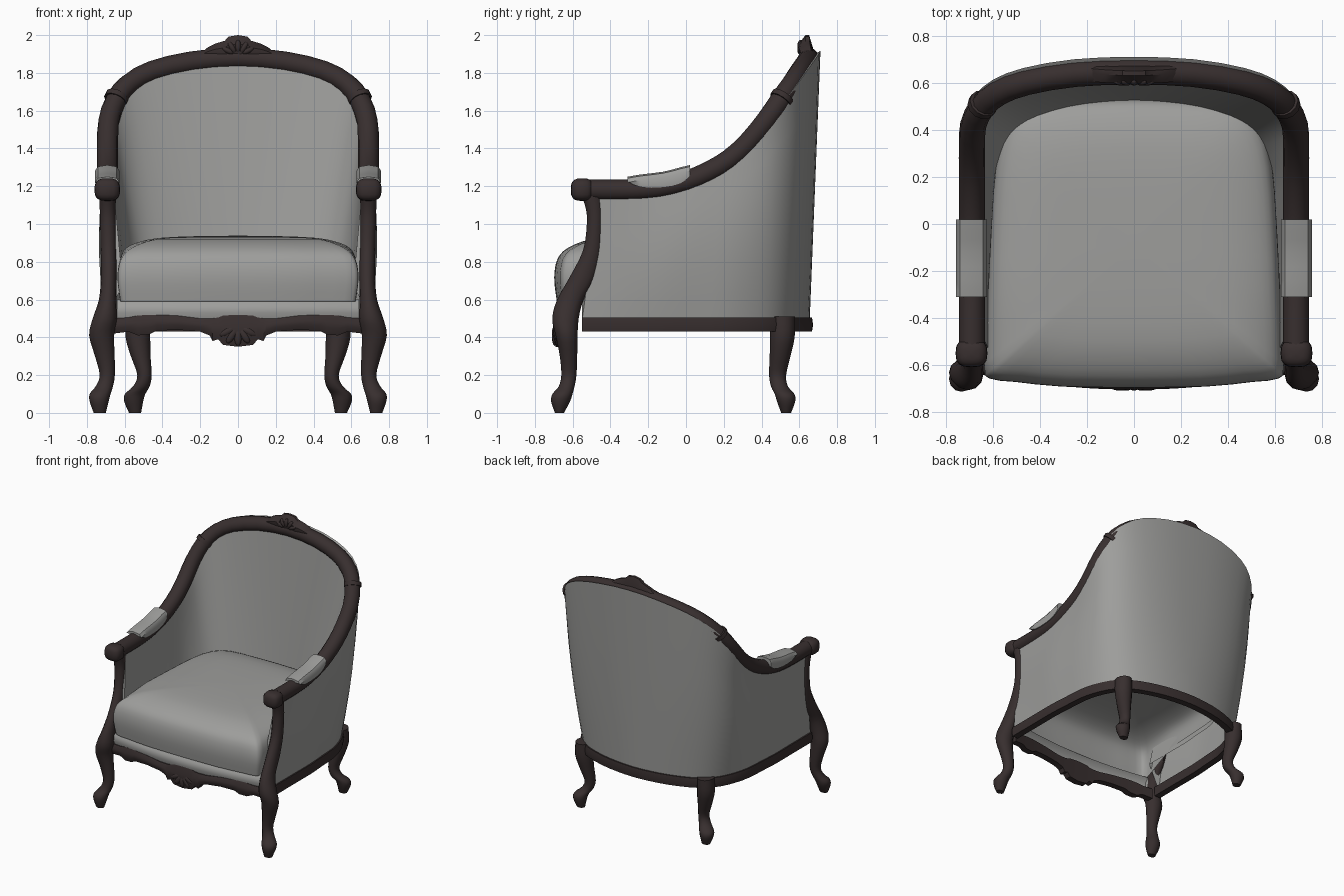
import bpy, bmesh, math
from mathutils import Vector as V

if "Cube" in bpy.data.objects:
    bpy.data.objects.remove(bpy.data.objects["Cube"])


def material(name, rgb):
    m = bpy.data.materials.new(name)
    m.diffuse_color = (*rgb, 1)
    m.use_nodes = True
    m.node_tree.nodes["Principled BSDF"].inputs["Base Color"].default_value = m.diffuse_color
    return m


WOOD = material("dark wood", (0.039, 0.028, 0.028))
CLOTH = material("grey cloth", (0.34, 0.34, 0.33))


def finish(name, bm, mat, angle=42):
    bmesh.ops.recalc_face_normals(bm, faces=bm.faces)
    me = bpy.data.meshes.new(name)
    bm.to_mesh(me)
    bm.free()
    me.materials.append(mat)
    ob = bpy.data.objects.new(name, me)
    bpy.context.collection.objects.link(ob)
    bpy.ops.object.select_all(action='DESELECT')
    ob.select_set(True)
    bpy.context.view_layer.objects.active = ob
    bpy.ops.object.shade_smooth_by_angle(angle=math.radians(angle))
    return ob


def loft(name, rings, mat, angle=42, closed=True, start_cap=True):
    """Skin rings of equal length and cap the ends."""
    bm = bmesh.new()
    rows = [[bm.verts.new(p) for p in r] for r in rings]
    n = len(rows[0])
    for a, b in zip(rows, rows[1:]):
        for i in range(n if closed else n - 1):
            j = (i + 1) % n
            bm.faces.new((a[i], a[j], b[j], b[i]))
    if start_cap:
        bm.faces.new(rows[0])
    bm.faces.new(rows[-1])
    return finish(name, bm, mat, angle)


def spline(pts, k):
    """Catmull-Rom refinement of points of any dimension."""
    p = [V(q) for q in pts]
    p = [2 * p[0] - p[1]] + p + [2 * p[-1] - p[-2]]
    out = []
    for a, b, c, d in zip(p, p[1:], p[2:], p[3:]):
        for s in range(k):
            t = s / k
            out.append(0.5 * (2 * b + (c - a) * t + (2 * a - 5 * b + 4 * c - d) * t * t
                              + (3 * b - a - 3 * c + d) * t ** 3))
    return out + [p[-2]]


def both_sides(half):
    """Half path ending on x = 0, continued on the other side."""
    half = [V(p) for p in half]
    return half + [V((-p[0], *p[1:])) for p in half[-2::-1]]


def tangent(path, i):
    return (path[min(i + 1, len(path) - 1)] - path[max(i - 1, 0)]).normalized()


def tube(name, path, radius, mat, sides=12):
    rings = []
    for i, p in enumerate(path):
        t = tangent(path, i)
        a = t.cross(V((0, 0, 1))).normalized()
        b = a.cross(t)
        rings.append([p + radius * (a * math.cos(q) + b * math.sin(q))
                      for q in (math.tau * k / sides for k in range(sides))])
    return loft(name, rings, mat)


def leg(name, rows, sx):
    rings = [[(sx * (r[0] + r[3] * math.cos(q)), r[1] + r[4] * math.sin(q), r[2])
              for q in (math.tau * k / 12 for k in range(12))] for r in spline(rows, 3)]
    return loft(name, rings, WOOD)


def ellipsoid(name, loc, size, mat, roll=0, power=1):
    """Ellipsoid rolled about y; a power under 1 makes it boxier."""
    bm = bmesh.new()
    bmesh.ops.create_uvsphere(bm, u_segments=16, v_segments=10, radius=1)
    for v in bm.verts:
        x, y, z = (s * math.copysign(abs(c) ** power, c) for s, c in zip(size, v.co))
        c, s = math.cos(roll), math.sin(roll)
        v.co = V((c * x + s * z, y, c * z - s * x)) + V(loc)
    return finish(name, bm, mat, 60)


def carved_strip(name, half, yfun, thick, taper=0):
    """Strip across x from (x, bottom, top) rows, with a swollen front."""
    rings = []
    for x, lo, hi in both_sides(half):
        y, h = yfun(x), hi - lo
        rings.append([(x, y + taper, hi), (x, y - .015, lo + .65 * h), (x, y - .015, lo + .35 * h),
                      (x, y, lo), (x, y + thick, lo), (x, y + thick, lo + .5 * h),
                      (x, y + thick - taper, hi)])
    return loft(name, rings, WOOD, 35)


# Guide paths: wooden top rail and the base outline below it, matched point by point
rail = spline(both_sides([
    (.69, -.46, 1.18), (.69, -.3, 1.18), (.69, -.15, 1.19), (.69, 0, 1.225), (.69, .12, 1.275),
    (.69, .23, 1.34), (.69, .33, 1.43), (.685, .42, 1.54), (.647, .5, 1.655), (.577, .56, 1.74),
    (.457, .605, 1.807), (.25, .64, 1.857), (0, .65, 1.877)]), 2)
base = spline(both_sides([
    (.70, -.55, 0), (.70, -.4, 0), (.70, -.25, 0), (.70, -.1, 0), (.69, .05, 0), (.68, .2, 0),
    (.65, .32, 0), (.60, .43, 0), (.53, .51, 0), (.43, .57, 0), (.28, .62, 0), (.14, .645, 0),
    (0, .655, 0)]), 2)

# Upholstered wraparound shell (hollow, open underneath) and the wooden base rail
shell, base_rail = [], []
for i, (r, b) in enumerate(zip(rail, base)):
    t = tangent(base, i)
    n = V((t.y, -t.x, 0))
    ny = max(0, n.y)
    bulge = .025 * abs(n.x) * min(1, i / 5, (len(base) - 1 - i) / 5)
    out_top = r + n * (.03 + .032 * ny) + V((0, 0, -.03 + .07 * ny))
    in_top = r - n * .035 + V((0, 0, -.02))
    out_bot = b + V((0, 0, .49))
    in_bot = b - n * (.09 + .05 * ny) + V((0, 0, .68))
    steps = [k / 6 for k in range(7)]
    ring = [out_bot.lerp(out_top, s) + n * (bulge * math.sin(math.pi * s)) for s in steps]
    ring += [in_top.lerp(in_bot, s) for s in steps]
    shell.append(ring)
    base_rail.append([b + n * o + V((0, 0, z)) for o, z in
                      ((.012, .43), (.018, .465), (.012, .505), (-.04, .505), (-.04, .43))])
loft("upholstered_shell", shell, CLOTH, 50, closed=False)
loft("base_rail", base_rail, WOOD)

# Top rail with arms reaching forward
tube("top_rail", [V((.69, -.57, 1.18))] + rail + [V((-.69, -.57, 1.18))], .056, WOOD)

# Seat cushion, open underneath, shallower behind its front edge
half = spline([(0, -.69), (.3, -.685), (.5, -.665), (.61, -.65), (.63, -.59), (.615, -.3),
               (.60, 0), (.58, .25), (.53, .42), (.42, .5), (.2, .52), (0, .525)], 2)
outline = half + [V((-p[0], p[1])) for p in half[-2:0:-1]]


def plan(scale, z):
    ring = []
    for p in outline:
        depth = 1 - .35 * min(1, max(0, (p[1] + .6) / .3))
        ring.append((p[0] * scale, -.085 + (p[1] + .085) * scale, .938 - (.938 - z) * depth))
    return ring


levels = spline([(.99, .59), (1.01, .68), (1.01, .75), (.985, .815), (.93, .858),
                 (.83, .893), (.68, .92), (.42, .933), (.05, .938)], 2)
loft("seat_cushion", [plan(s, z) for s, z in levels], CLOTH, 60, start_cap=False)


# Padded strip under the cushion front
def front_y(x):
    return -.69 + .06 * (x / .63) ** 2


strip = []
for k in range(17):
    x = -.64 + .08 * k
    y = front_y(x)
    strip.append([(x, y + .015, .48), (x, y - .005, .53), (x, y, .57), (x, y + .03, .60)])
loft("front_seat_padding", strip, CLOTH, closed=False)

# Carved front apron and crest
carved_strip("front_apron", [
    (.66, .42, .50), (.58, .43, .505), (.53, .41, .515), (.47, .415, .52), (.43, .435, .52),
    (.32, .44, .515), (.2, .43, .50), (.15, .41, .50), (.135, .38, .50), (.105, .39, .505),
    (.08, .36, .515), (0, .35, .52)], front_y, .05)
carved_strip("crest", [
    (.19, 1.875, 1.91), (.16, 1.87, 1.935), (.12, 1.87, 1.955), (.07, 1.865, 1.97),
    (.05, 1.865, 1.992), (0, 1.865, 2.0)], lambda x: .612 + .3 * x * x, .06, .02)
for k in range(-2, 3):
    a = k * .55
    ellipsoid("crest_petal", (.06 * math.sin(a), .607, 1.9 + .04 * math.cos(a)),
              (.016, .018, .035), WOOD, a)
    ellipsoid("apron_petal", (.065 * math.sin(a), -.694, .455 - .055 * math.cos(a)),
              (.02, .016, .045), WOOD, -a)

# Paired parts
front_rows = [
    (.69, -.50, 1.16, .045, .055), (.69, -.485, 1.08, .042, .045), (.688, -.482, 1.0, .042, .043),
    (.685, -.495, .86, .042, .05), (.684, -.545, .72, .042, .07), (.69, -.612, .6, .046, .07),
    (.705, -.638, .5, .064, .07), (.722, -.632, .41, .066, .058), (.705, -.622, .3, .052, .046),
    (.692, -.62, .2, .04, .04), (.708, -.632, .14, .046, .042), (.73, -.654, .1, .055, .053),
    (.735, -.664, .06, .05, .05), (.732, -.67, 0, .032, .024)]
rear_rows = [
    (.53, .51, .51, .06, .068), (.53, .51, .4, .065, .065), (.515, .498, .3, .052, .055),
    (.495, .485, .2, .038, .045), (.512, .495, .14, .044, .045), (.545, .522, .1, .054, .052),
    (.552, .53, .06, .05, .048), (.545, .53, 0, .032, .026)]
for sx, tag in ((1, "right"), (-1, "left")):
    leg(f"front_leg_and_post_{tag}", front_rows, sx)
    leg(f"rear_leg_{tag}", rear_rows, sx)
    ellipsoid(f"arm_knob_{tag}", (sx * .692, -.55, 1.182), (.068, .06, .06), WOOD, 0, .7)
    # collar where the arm meets the back rail
    mid = V((sx * .65, .5, 1.655))
    d = V((-sx * .048, .07, .108)).normalized()
    tube(f"rail_collar_{tag}", [mid, mid + d * .03], .063, WOOD)
    # arm pad wrapped over the rail
    pad = []
    for y, lo, hi in spline([(-.31, 1.225, 1.25), (-.24, 1.195, 1.262), (-.12, 1.195, 1.277),
                             (-.03, 1.215, 1.3), (.02, 1.25, 1.312)], 2):
        pad.append([(sx * (.692 + dx), y, z) for dx, z in
                    ((-.06, lo), (-.065, hi - .03), (-.05, hi - .008), (0, hi),
                     (.05, hi - .008), (.065, hi - .03), (.06, lo))])
    loft(f"arm_pad_{tag}", pad, CLOTH)
